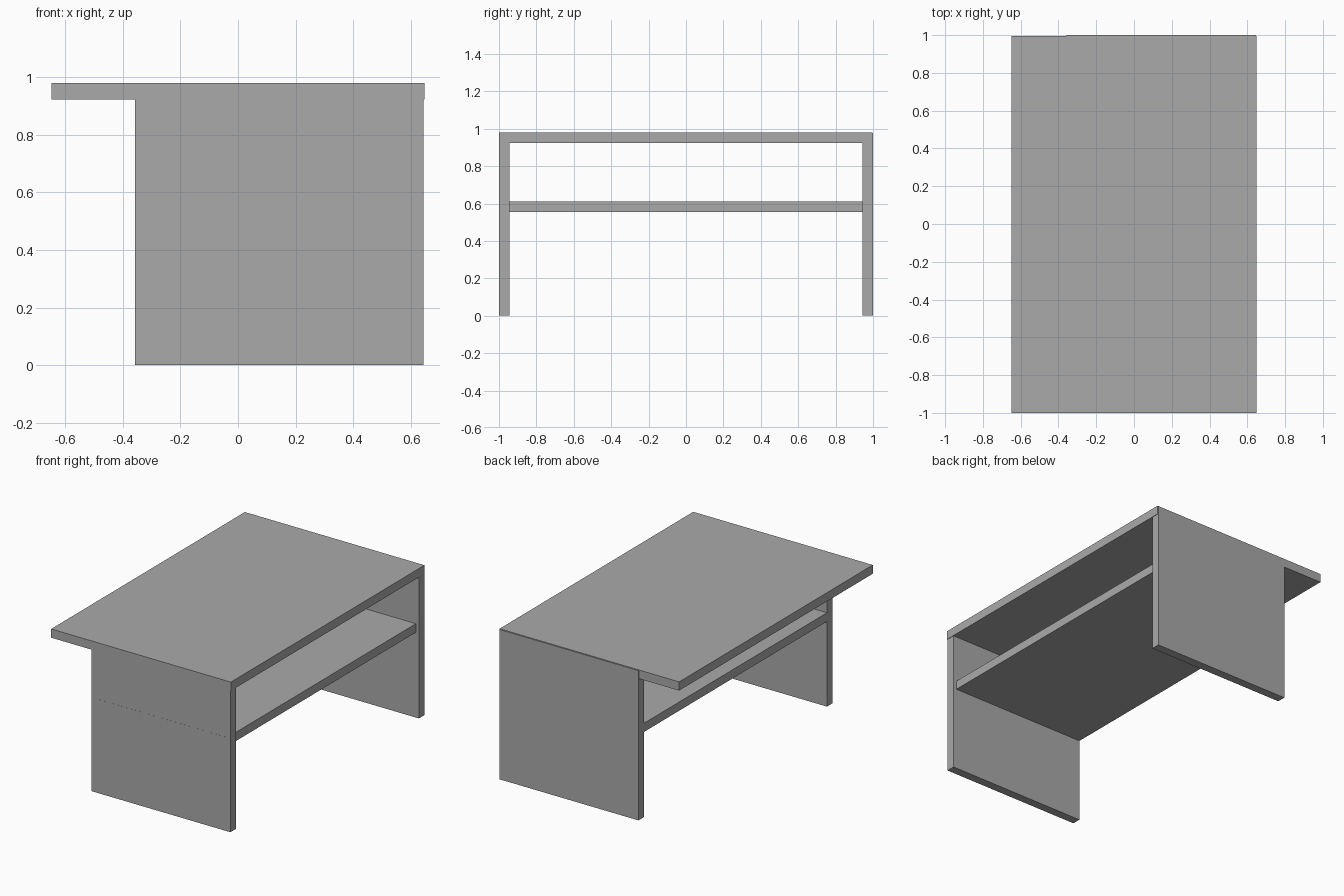
import bpy
import bmesh
from mathutils import Vector

default = bpy.data.objects.get("Cube")
if default:
    bpy.data.objects.remove(default, do_unlink=True)

# Single plain grey finish
GREY = (0.40, 0.40, 0.40, 1.0)
grey = bpy.data.materials.new("plain_grey")
grey.use_nodes = True
grey.diffuse_color = GREY
grey.node_tree.nodes["Principled BSDF"].inputs["Base Color"].default_value = GREY


def board(name, low, high):
    """Flat-faced board spanning two opposite corners."""
    low, high = Vector(low), Vector(high)
    size = high - low
    bm = bmesh.new()
    bmesh.ops.create_cube(bm, size=1)
    bmesh.ops.scale(bm, vec=size, verts=bm.verts)
    mesh = bpy.data.meshes.new(name)
    bm.to_mesh(mesh)
    bm.free()
    mesh.materials.append(grey)
    obj = bpy.data.objects.new(name, mesh)
    obj.location = (low + high) / 2
    bpy.context.collection.objects.link(obj)
    return obj


PANEL_X = (-0.357, 0.645)   # extent of the upright panels
THICK = 0.057               # board thickness
TOP_Z = 0.98
SHELF_Z = 0.555

# Table top, overhanging the panels on one long side
board("table_top", (-0.648, -1, TOP_Z - THICK), (0.648, 0.996, TOP_Z))

# Upright panels: the front one sits under the top, the back one laps its edge
board("front_panel", (PANEL_X[0], -1, 0), (PANEL_X[1], -1 + THICK, TOP_Z - THICK))
board("back_panel", (PANEL_X[0], 1 - THICK, 0), (PANEL_X[1], 1, TOP_Z - 0.003))

# Shelf, let through the front panel and set back from one long side
board("shelf", (PANEL_X[0], -1.0005, SHELF_Z),
      (PANEL_X[1] - 0.022, 1 - THICK, SHELF_Z + THICK))
